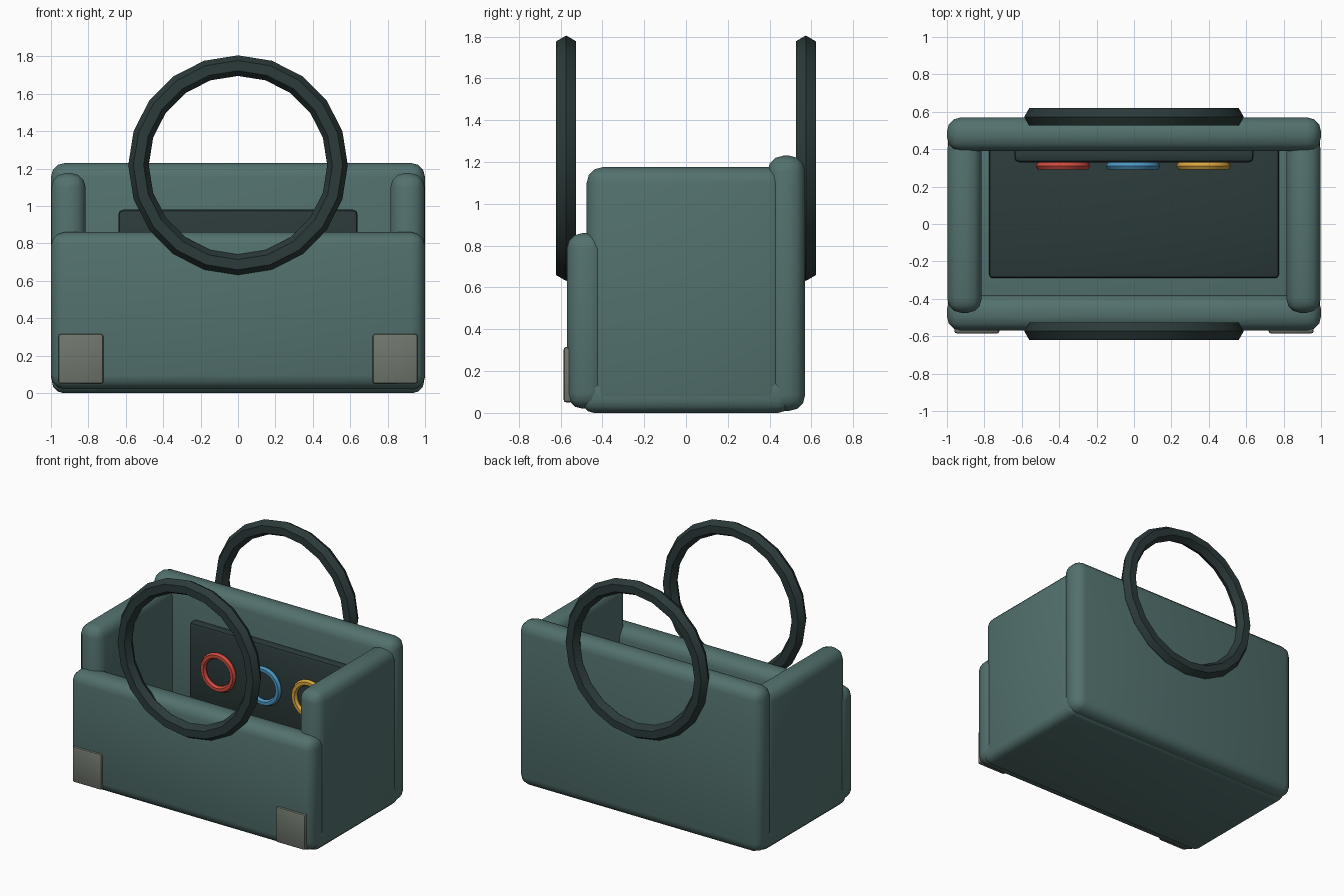
import bpy
from math import pi

if "Cube" in bpy.data.objects:
    bpy.data.objects.remove(bpy.data.objects["Cube"])


def material(name, rgb):
    m = bpy.data.materials.new(name)
    m.diffuse_color = (*rgb, 1)
    m.use_nodes = True
    m.node_tree.nodes["Principled BSDF"].inputs["Base Color"].default_value = m.diffuse_color
    return m


TEAL = material("teal", (0.085, 0.165, 0.155))
DARK = material("dark", (0.025, 0.042, 0.042))
GREY = material("grey", (0.16, 0.18, 0.15))
RED = material("red", (0.60, 0.07, 0.05))
BLUE = material("blue", (0.07, 0.30, 0.52))
YELLOW = material("yellow", (0.68, 0.38, 0.05))


def finish(ob, name, mat):
    ob.name = name
    ob.data.materials.append(mat)
    bpy.ops.object.shade_smooth_by_angle(angle=0.52)
    return ob


def box(name, x, y, z, mat, bevel, segments=3):
    """Rounded box from (min, max) ranges."""
    r = (x, y, z)
    bpy.ops.mesh.primitive_cube_add(size=1, location=[(a + b) / 2 for a, b in r])
    ob = bpy.context.object
    ob.scale = [b - a for a, b in r]
    bpy.ops.object.transform_apply(location=False, rotation=False, scale=True)
    mod = ob.modifiers.new("bevel", "BEVEL")
    mod.width = bevel
    mod.segments = segments
    bpy.ops.object.modifier_apply(modifier=mod.name)
    return finish(ob, name, mat)


def ring(name, loc, major, minor, mat, n, m):
    """Upright torus facing the front."""
    bpy.ops.mesh.primitive_torus_add(location=loc, rotation=(pi / 2, 0, 0),
                                     major_radius=major, minor_radius=minor,
                                     major_segments=n, minor_segments=m)
    return finish(bpy.context.object, name, mat)


# Bag shell
box("base", (-0.995, 0.995), (-0.5, 0.5), (0, 0.18), TEAL, 0.06)
box("front_panel", (-1, 1), (-0.57, -0.38), (0.02, 0.86), TEAL, 0.075)
box("back_panel", (-1, 1), (0.39, 0.57), (0.01, 1.23), TEAL, 0.075)
for side, s in (("left", -1), ("right", 1)):
    x = sorted((s * 0.815, s * 0.998))
    box(side + "_panel", x, (-0.475, 0.475), (0.02, 1.175), TEAL, 0.075)
    # Corner patches on the front
    x = sorted((s * 0.72, s * 0.96))
    box(side + "_corner_patch", x, (-0.585, -0.545), (0.05, 0.315), GREY, 0.012, 2)

# Inner lining and pocket
box("floor_pad", (-0.775, 0.775), (-0.29, 0.41), (0.14, 0.215), DARK, 0.02, 2)
box("inner_pocket", (-0.64, 0.64), (0.33, 0.41), (0.38, 0.98), DARK, 0.025, 2)

# Coloured rings on the pocket
for name, x, mat in (("red", -0.38, RED), ("blue", -0.005, BLUE), ("yellow", 0.372, YELLOW)):
    ring(name + "_ring", (x, 0.31, 0.68), 0.123, 0.023, mat, 20, 6)

# Carry handles
for name, y in (("front_handle", -0.573), ("back_handle", 0.573)):
    ring(name, (0, y, 1.218), 0.532, 0.055, DARK, 20, 6)
